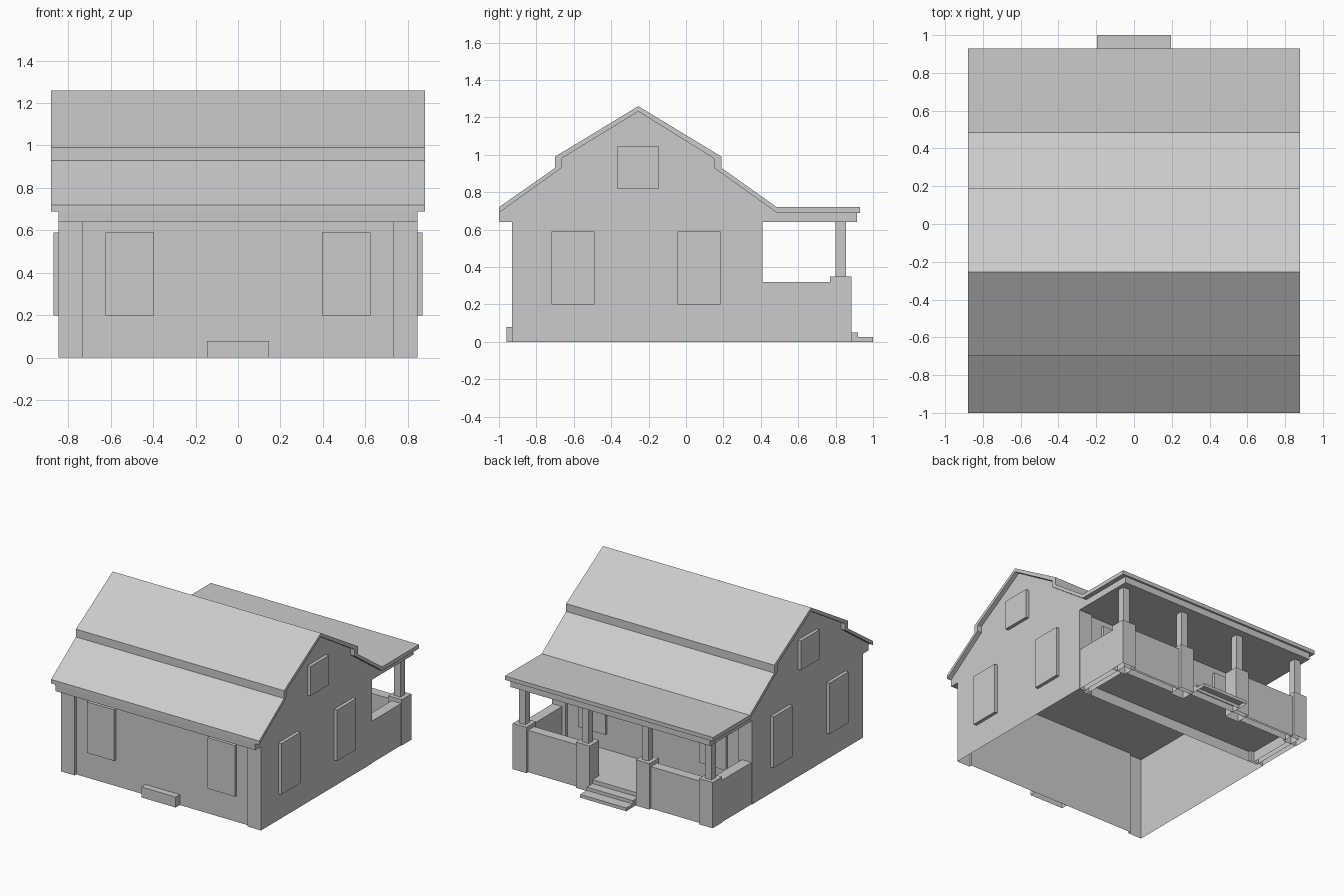
import bpy
import bmesh
from mathutils import Vector

cube = bpy.data.objects.get("Cube")
if cube:
    bpy.data.objects.remove(cube, do_unlink=True)


def prism(name, points, direction, start, end, open_start=False):
    """Extrude a flat outline along x (outline in y, z) or z (outline in x, y)."""
    bm = bmesh.new()

    def place(p, d):
        return Vector((d, *p)) if direction == "x" else Vector((*p, d))

    low = [bm.verts.new(place(p, start)) for p in points]
    high = [bm.verts.new(place(p, end)) for p in points]
    count = len(points)
    for i in range(count):
        j = (i + 1) % count
        bm.faces.new((low[i], low[j], high[j], high[i]))
    base = bm.faces.new(low)
    bm.faces.new(high)
    bmesh.ops.recalc_face_normals(bm, faces=bm.faces)
    if open_start:
        bmesh.ops.delete(bm, geom=[base], context="FACES_ONLY")
    mesh = bpy.data.meshes.new(name)
    bm.to_mesh(mesh)
    bm.free()
    obj = bpy.data.objects.new(name, mesh)
    bpy.context.collection.objects.link(obj)
    return obj


def box(name, x, y, z, hollow=False):
    """Box from (min, max) ranges; hollow leaves the underside open."""
    outline = [(x[0], y[0]), (x[1], y[0]), (x[1], y[1]), (x[0], y[1])]
    return prism(name, outline, "z", z[0], z[1], hollow)


def pair(name, x, y, z, hollow=False):
    """The same box on the left and right."""
    box(name + "_left", x, y, z, hollow)
    box(name + "_right", (-x[1], -x[0]), y, z, hollow)


WALL = 0.845      # half width of the house
POST = 0.73       # inner edge of corner boards
FRONT, BACK = -0.93, 0.41
RECESS = 0.02
EAVE = 0.64
FLOOR = 0.08

# House shell, open below, with corner boards standing proud of front and back
footprint = [(-WALL, FRONT), (-POST, FRONT), (-POST, FRONT + RECESS),
             (POST, FRONT + RECESS), (POST, FRONT), (WALL, FRONT),
             (WALL, BACK), (POST, BACK), (POST, BACK - RECESS),
             (-POST, BACK - RECESS), (-POST, BACK), (-WALL, BACK)]
prism("house_walls", footprint, "z", 0, EAVE, True)

# Stepped roof sheet over the gable block and porch ceiling
roof_top = [(-1, 0.72), (-0.70, 0.93), (-0.70, 0.99), (-0.255, 1.26),
            (0.19, 0.99), (0.19, 0.93), (0.485, 0.72), (0.93, 0.72)]
roof_under = [(-1, 0.69), (-0.665, 0.93), (-0.665, 0.98), (-0.255, 1.232),
              (0.15, 0.98), (0.15, 0.93), (0.485, 0.69), (0.93, 0.69)]
prism("roof", roof_top + roof_under[::-1], "x", -0.88, 0.88)
gable = [(-0.998, EAVE)] + roof_under[:-1] + [(0.915, 0.69), (0.915, EAVE)]
prism("gable_and_eaves", gable, "x", -WALL, WALL)

# Window panels
SILL, HEAD = 0.2, 0.59
side = (WALL, 0.87)
pair("side_window_front", side, (-0.72, -0.49), (SILL, HEAD))
pair("side_window_rear", side, (-0.045, 0.185), (SILL, HEAD))
pair("gable_window", side, (-0.37, -0.145), (0.82, 1.045))
pair("front_window", (0.395, 0.625), (FRONT, FRONT + RECESS), (SILL, HEAD))
pair("back_window", (0.395, 0.625), (BACK - RECESS, BACK), (SILL, HEAD))

# Front doorstep
box("front_step", (-0.145, 0.145), (-0.96, FRONT + RECESS), (0, FLOOR), True)

# Porch floor and low walls
box("porch_floor", (-0.8, 0.8), (BACK - RECESS, 0.85), (0, FLOOR), True)
pair("porch_side_wall", (0.76, 0.84), (BACK, 0.77), (0, 0.32), True)
pair("porch_rear_wall", (0.31, POST), (0.79, 0.865), (0, 0.32), True)

# Porch piers with slim columns
for label, inner in (("outer", POST), ("inner", 0.195)):
    pair(label + "_pier", (inner, inner + 0.115), (0.77, 0.885), (0, 0.35), True)
    pair(label + "_column", (inner + 0.03, inner + 0.085), (0.80, 0.855), (0.35, EAVE))

# Porch steps
box("upper_porch_step", (-0.195, 0.195), (0.85, 0.92), (0, 0.05), True)
box("lower_porch_step", (-0.195, 0.195), (0.92, 1.0), (0, 0.025), True)
